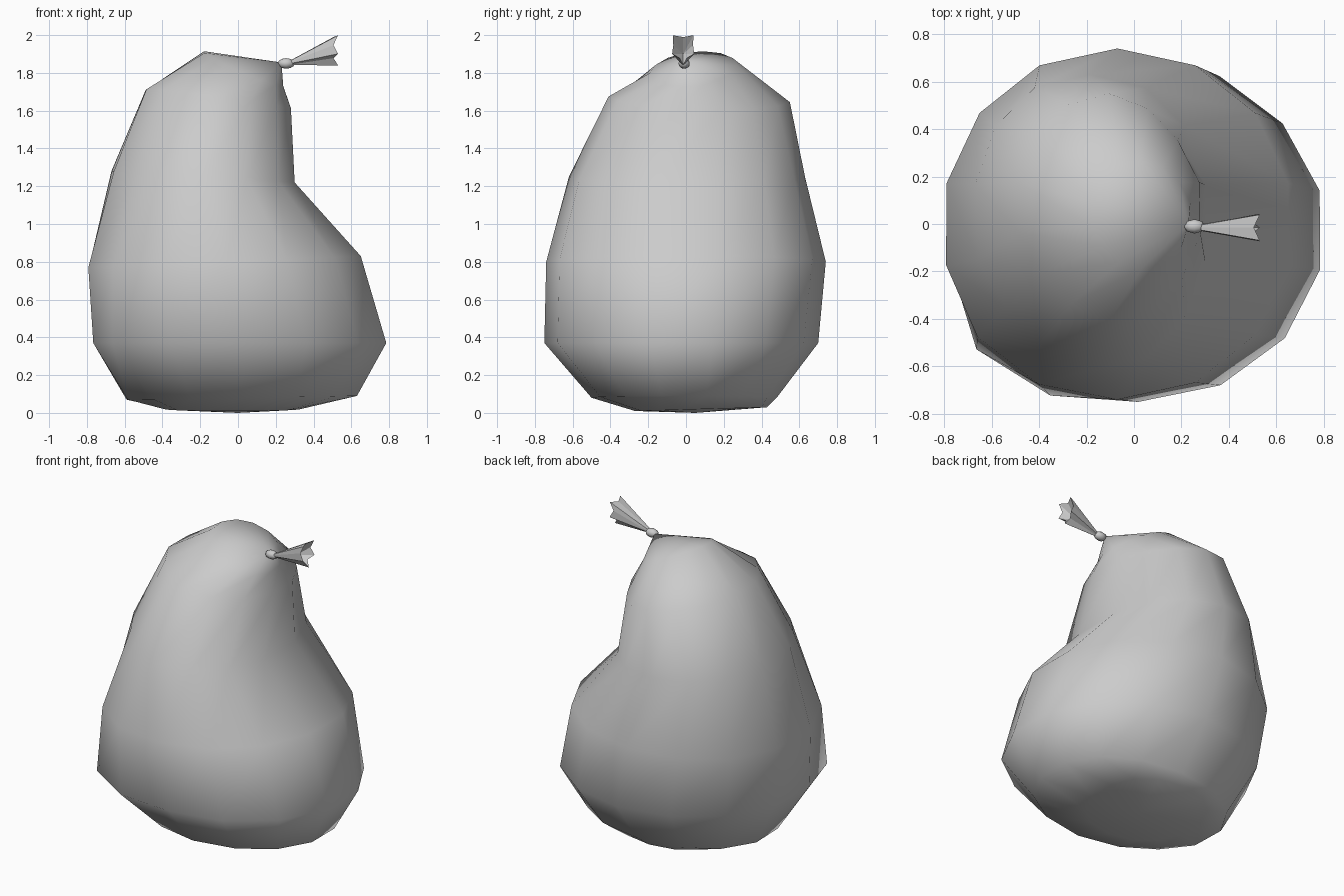
import bpy, bmesh, math
from mathutils import Vector

cube = bpy.data.objects.get("Cube")
if cube:
    bpy.data.objects.remove(cube, do_unlink=True)

SIDES = 14

fabric = bpy.data.materials.new("grey fabric")
fabric.use_nodes = True
GREY = (0.6, 0.6, 0.6, 1.0)
fabric.diffuse_color = GREY
fabric.node_tree.nodes["Principled BSDF"].inputs["Base Color"].default_value = GREY


def loft(name, rings, start, end, smooth=True):
    """Skin a stack of closed rings and fan both ends to a point."""
    bm = bmesh.new()
    loops = [[bm.verts.new(p) for p in ring] for ring in rings]
    n = len(loops[0])
    first, last = bm.verts.new(start), bm.verts.new(end)
    for i in range(n):
        j = (i + 1) % n
        for a, b in zip(loops, loops[1:]):
            bm.faces.new((a[i], a[j], b[j], b[i]))
        bm.faces.new((first, loops[0][j], loops[0][i]))
        bm.faces.new((last, loops[-1][i], loops[-1][j]))
    bmesh.ops.recalc_face_normals(bm, faces=bm.faces)
    for f in bm.faces:
        f.smooth = smooth
    mesh = bpy.data.meshes.new(name)
    bm.to_mesh(mesh)
    bm.free()
    mesh.materials.append(fabric)
    obj = bpy.data.objects.new(name, mesh)
    bpy.context.collection.objects.link(obj)
    return obj


def bag_ring(z, tilt, rise, x0, x1, y0, y1, power, front_right, back_left):
    """Rounded, tilted outline; two opposite corners can swell or be trimmed."""
    step = 2 * math.pi / SIDES

    def soft(v):
        return math.copysign(abs(v) ** power, v)

    widest = soft(math.cos(step / 2))
    pts = []
    for i in range(SIDES):
        a = (i - 0.5) * step
        c, s = soft(math.cos(a)) / widest, soft(math.sin(a))
        swell = 1
        if c * s > 0:
            swell += 2 * (c * s) ** 2 * (front_right if c < 0 else back_left)
        pts.append(((x0 + x1) / 2 + swell * c * (x1 - x0) / 2,
                    (y0 + y1) / 2 + swell * s * (y1 - y0) / 2,
                    z + tilt * c + rise * s))
    return pts


# Bag body: wide seat below, narrow backrest above, gathered at the tie
profile = [
    # z, tilt, rise, left, right, front, back, power, front right, back left
    (0.02, 0.00, 0.01, -0.38, 0.32, -0.27, 0.43, 0.9, 0, 0),
    (0.08, 0.01, 0.00, -0.59, 0.63, -0.50, 0.48, 0.95, -0.1, 0),
    (0.37, 0.00, 0.00, -0.75, 0.785, -0.75, 0.70, 0.98, 0.2, -0.03),
    (0.80, 0.03, 0.00, -0.79, 0.65, -0.74, 0.74, 0.97, 0.03, 0),
    (1.25, -0.03, 0.00, -0.67, 0.30, -0.62, 0.63, 0.9, -0.2, 0),
    (1.66, -0.05, -0.015, -0.49, 0.28, -0.41, 0.55, 1.0, -0.15, -0.12),
    (1.82, -0.09, 0.02, -0.18, 0.24, -0.19, 0.27, 1.0, -0.1, -0.1),
]
loft("bag_body", [bag_ring(*row) for row in profile], (0, 0.05, 0), (0.23, 0, 1.855))

# Tie knot at the gathered neck
bm = bmesh.new()
bmesh.ops.create_uvsphere(bm, u_segments=8, v_segments=6, radius=1)
for v in bm.verts:
    v.co = Vector((0.255 + v.co.x * 0.045, -0.01 + v.co.y * 0.03, 1.85 + v.co.z * 0.028))
for f in bm.faces:
    f.smooth = True
mesh = bpy.data.meshes.new("tie_knot")
bm.to_mesh(mesh)
bm.free()
mesh.materials.append(fabric)
bpy.context.collection.objects.link(bpy.data.objects.new("tie_knot", mesh))


# Pleated cloth tail flaring out from the knot, wider along its upper edge
def tail_ring(x, z, ry, rz, pleat, notch):
    pts = []
    for i in range(10):
        a = math.radians(36 * i + 54)
        inner = i % 2
        r = pleat if inner else 1
        wide = ry * r * (1 + 0.4 * math.sin(a))
        pts.append((x - notch * inner, -0.015 + math.cos(a) * wide, z + math.sin(a) * rz * r))
    return pts


loft("cloth_tail",
     [tail_ring(0.275, 1.853, 0.012, 0.012, 1, 0),
      tail_ring(0.53, 1.928, 0.07, 0.088, 0.7, 0.025)],
     (0.27, -0.015, 1.853), (0.44, -0.015, 1.9), smooth=False)
